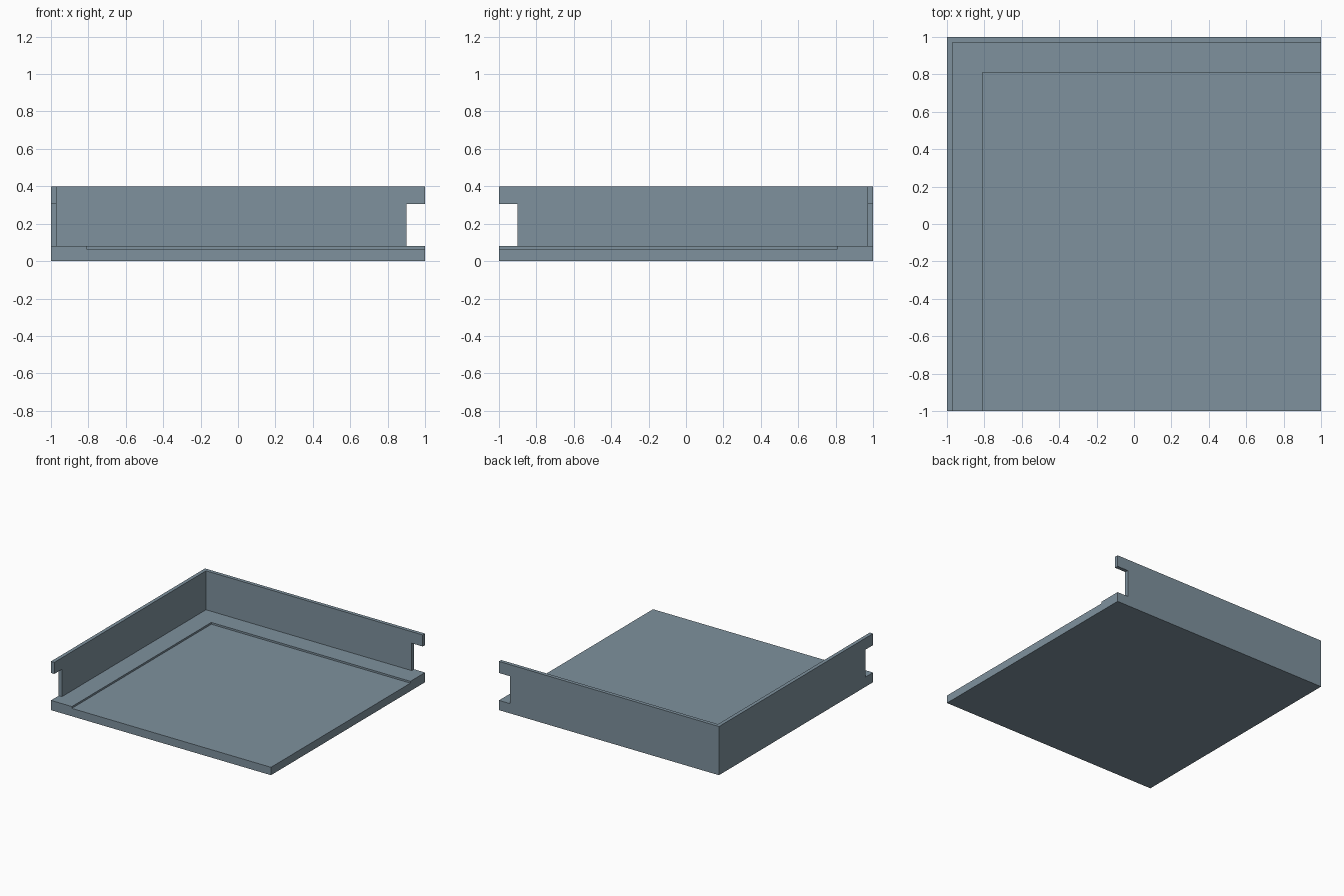
import bpy
import bmesh
from mathutils import Vector

if "Cube" in bpy.data.objects:
    bpy.data.objects.remove(bpy.data.objects["Cube"])

slate = bpy.data.materials.new("slate grey")
slate.diffuse_color = (0.21, 0.285, 0.34, 1.0)
slate.use_nodes = True
slate.node_tree.nodes["Principled BSDF"].inputs["Base Color"].default_value = slate.diffuse_color

FLOOR_TOP, RECESS, TOP = 0.08, 0.065, 0.40
WALL = 0.03       # wall thickness
BORDER = 0.19     # raised border width


def prism(name, outline, z0, z1):
    """Extrude a counter-clockwise plan outline from z0 to z1."""
    bm = bmesh.new()
    base = bm.faces.new([bm.verts.new((x, y, z0)) for x, y in outline])
    ext = bmesh.ops.extrude_face_region(bm, geom=[base])
    top = [v for v in ext["geom"] if isinstance(v, bmesh.types.BMVert)]
    bmesh.ops.translate(bm, verts=top, vec=Vector((0, 0, z1 - z0)))
    bmesh.ops.recalc_face_normals(bm, faces=bm.faces)
    mesh = bpy.data.meshes.new(name)
    bm.to_mesh(mesh)
    bm.free()
    mesh.materials.append(slate)
    obj = bpy.data.objects.new(name, mesh)
    bpy.context.collection.objects.link(obj)
    return obj


def rect(x0, x1, y0, y1):
    return [(x0, y0), (x1, y0), (x1, y1), (x0, y1)]


def cut(target, cutter):
    """Subtract the cutter, then discard it."""
    cutter.hide_render = True
    mod = target.modifiers.new("cut", "BOOLEAN")
    mod.operation = "DIFFERENCE"
    mod.solver = "EXACT"
    mod.object = cutter
    bpy.context.view_layer.objects.active = target
    bpy.ops.object.modifier_apply(modifier=mod.name)
    bpy.data.objects.remove(cutter)


# floor slab with a shallow recess open to the front and right
floor = prism("floor", rect(-1, 1, -1, 1), 0, FLOOR_TOP)
cut(floor, prism("recess_cutter", rect(-1 + BORDER, 1.1, -1.1, 1 - BORDER), RECESS, 0.2))

# L-shaped wall along the left and back
i = 1 - WALL
walls = prism("corner_walls",
              [(-1, -1), (-i, -1), (-i, i), (1, i), (1, 1), (-1, 1)],
              FLOOR_TOP, TOP)

# notches at the free ends of both walls
for name, box in (("left_notch", rect(-1.1, -0.9, -1.1, -0.9)),
                  ("back_notch", rect(0.9, 1.1, 0.9, 1.1))):
    cut(walls, prism(name, box, 0.0, 0.305))
